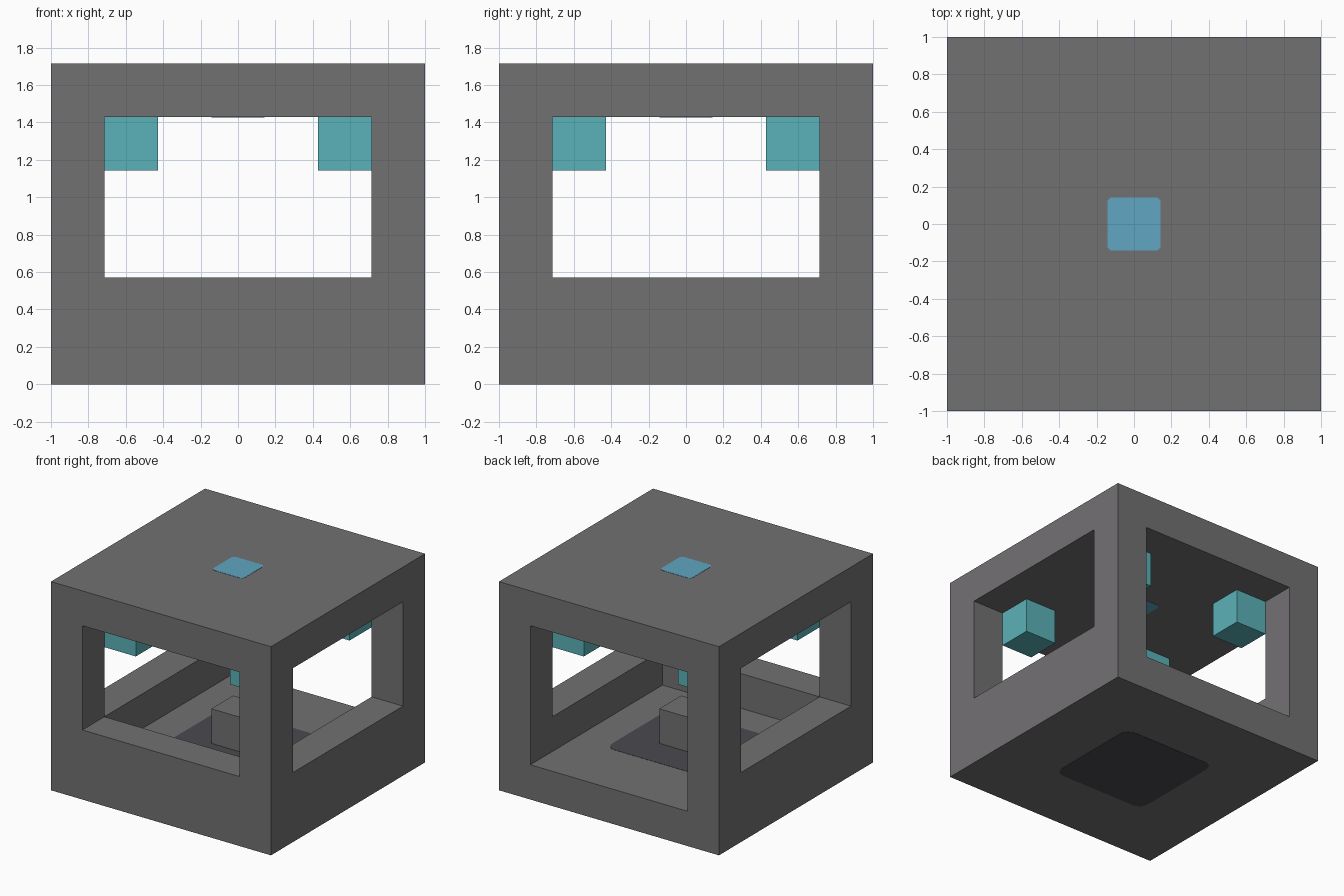
import bpy, bmesh, math
from itertools import product
from mathutils import Vector

U = 1 / 7          # module that all sizes share
EPS = 0.002        # how far painted plates stand proud

if "Cube" in bpy.data.objects:
    bpy.data.objects.remove(bpy.data.objects["Cube"], do_unlink=True)


def material(name, rgb):
    mat = bpy.data.materials.new(name)
    mat.use_nodes = True
    mat.diffuse_color = (*rgb, 1)
    bsdf = next(n for n in mat.node_tree.nodes if n.type == 'BSDF_PRINCIPLED')
    bsdf.inputs["Base Color"].default_value = (*rgb, 1)
    bsdf.inputs["Roughness"].default_value = 0.8
    return mat


def finish(bm, name, mat):
    bmesh.ops.recalc_face_normals(bm, faces=bm.faces)
    mesh = bpy.data.meshes.new(name)
    bm.to_mesh(mesh)
    bm.free()
    mesh.materials.append(mat)
    obj = bpy.data.objects.new(name, mesh)
    bpy.context.collection.objects.link(obj)
    return obj


def cube(name, centre, mat):
    bm = bmesh.new()
    bmesh.ops.create_cube(bm, size=2 * U)
    bmesh.ops.translate(bm, verts=bm.verts, vec=centre)
    return finish(bm, name, mat)


def rounded_plate(name, half, radius, z, mat, steps=4):
    """Thin square plate with rounded corners, centred on height z."""
    bm = bmesh.new()
    ring = []
    for k in range(4):
        mid = math.radians(45 + 90 * k)
        cx = math.copysign(half - radius, math.cos(mid))
        cy = math.copysign(half - radius, math.sin(mid))
        for i in range(steps + 1):
            a = math.radians(90 * (k + i / steps))
            ring.append(bm.verts.new((cx + radius * math.cos(a),
                                      cy + radius * math.sin(a), z - EPS)))
    face = bm.faces.new(ring)
    ext = bmesh.ops.extrude_face_region(bm, geom=[face], use_keep_orig=True)
    top = [v for v in ext["geom"] if isinstance(v, bmesh.types.BMVert)]
    bmesh.ops.translate(bm, verts=top, vec=(0, 0, 2 * EPS))
    return finish(bm, name, mat)


grey = material("housing grey", (0.171, 0.165, 0.171))
teal = material("lamp teal", (0.102, 0.445, 0.479))
blue = material("skylight blue", (0.117, 0.381, 0.539))
dark = material("pad dark grey", (0.068, 0.067, 0.077))

# Housing: floor, roof, corner posts, and sills on all sides but the back
SIDES = [-7 * U, -5 * U, 5 * U, 7 * U]
LEVELS = [0, 2 * U, 4 * U, 10 * U, 12 * U]


def solid(i, j, k):
    if not (0 <= i < 3 and 0 <= j < 3 and 0 <= k < 4):
        return False
    if k in (0, 3):                      # floor and roof slabs
        return True
    if i != 1 and j != 1:                # corner posts
        return True
    return k == 1 and (i, j) not in ((1, 1), (1, 2))   # low sills


bm = bmesh.new()
for cell in product(range(3), range(3), range(4)):
    if not solid(*cell):
        continue
    for axis, step in product(range(3), (0, 1)):
        near = list(cell)
        near[axis] += 2 * step - 1
        if solid(*near):
            continue
        a, b = (axis + 1) % 3, (axis + 2) % 3
        verts = []
        for da, db in ((0, 0), (1, 0), (1, 1), (0, 1)):
            c = list(cell)
            c[axis] += step
            c[a] += da
            c[b] += db
            verts.append(bm.verts.new(Vector((SIDES[c[0]], SIDES[c[1]], LEVELS[c[2]]))))
        bm.faces.new(verts if step else verts[::-1])
bmesh.ops.remove_doubles(bm, verts=bm.verts, dist=0.0001)
finish(bm, "housing", grey)

# Lamps under the roof, one beside each post
for sx, sy in product((-1, 1), (-1, 1)):
    name = f"lamp_{'front' if sy < 0 else 'back'}_{'left' if sx > 0 else 'right'}"
    cube(name, (sx * 4 * U, sy * 4 * U, 9 * U), teal)

# Block standing in the middle of the floor
cube("centre_block", (0, 0, 3 * U), grey)

# Painted panels on both faces of the roof and the floor
rounded_plate("skylight_top", U, 0.03, 12 * U, blue)
rounded_plate("skylight_underside", U, 0.03, 10 * U, blue)
rounded_plate("floor_pad", 3 * U, 0.08, 2 * U, dark)
rounded_plate("base_pad", 3 * U, 0.08, 0, dark)
